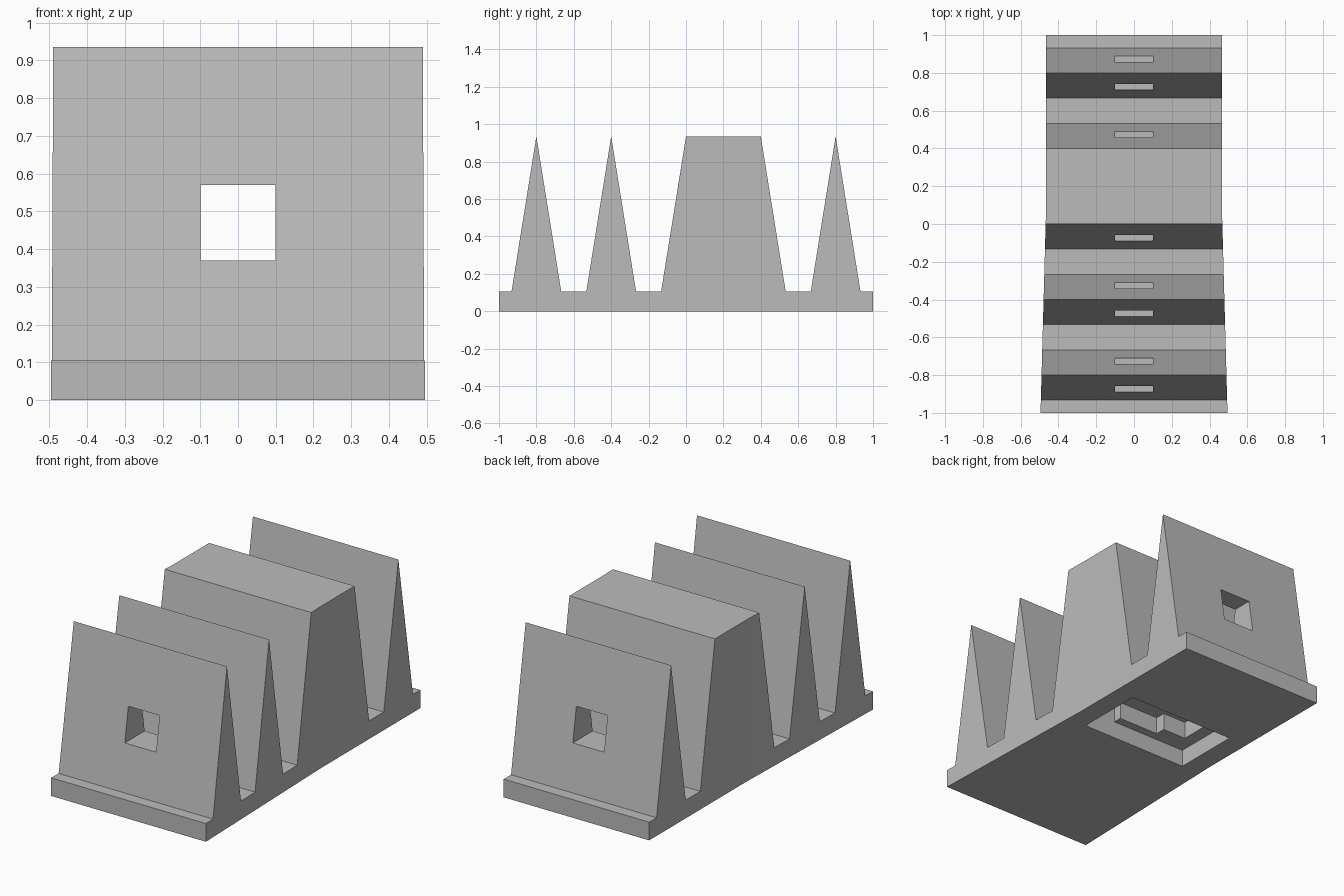
import bpy
import bmesh
from mathutils import Vector

cube = bpy.data.objects.get("Cube")
if cube:
    bpy.data.objects.remove(cube, do_unlink=True)

grey = bpy.data.materials.new("plain_grey")
grey.use_nodes = True
colour = (0.5, 0.5, 0.5, 1)
grey.diffuse_color = colour
grey.node_tree.nodes["Principled BSDF"].inputs["Base Color"].default_value = colour


def prism(name, points, sweep):
    """Extrude a flat outline along a vector into a closed solid."""
    bm = bmesh.new()
    face = bm.faces.new([bm.verts.new(p) for p in points])
    result = bmesh.ops.extrude_face_region(bm, geom=[face])
    moved = [v for v in result["geom"] if isinstance(v, bmesh.types.BMVert)]
    bmesh.ops.translate(bm, verts=moved, vec=Vector(sweep))
    bmesh.ops.recalc_face_normals(bm, faces=bm.faces)
    mesh = bpy.data.meshes.new(name)
    bm.to_mesh(mesh)
    bm.free()
    mesh.materials.append(grey)
    obj = bpy.data.objects.new(name, mesh)
    bpy.context.collection.objects.link(obj)
    return obj


def combine(target, cutter, operation):
    """Apply a boolean and throw the helper away."""
    cutter.hide_render = True
    mod = target.modifiers.new("cut", "BOOLEAN")
    mod.operation = operation
    mod.solver = "EXACT"
    mod.object = cutter
    bpy.context.view_layer.objects.active = target
    bpy.ops.object.modifier_apply(modifier=mod.name)
    bpy.data.objects.remove(cutter, do_unlink=True)


# Ridged side profile: a plate carrying three wedges and one broad block
plate_top, peak, flare = 0.105, 0.935, 0.133
ridges = [(-0.8, -0.8), (-0.4, -0.4), (0, 0.4), (0.8, 0.8)]
outline = [(-1, 0), (-1, plate_top)]
for start, end in ridges:
    outline += [(start - flare, plate_top), (start, peak)]
    if end > start:
        outline.append((end, peak))
    outline.append((end + flare, plate_top))
outline += [(1, plate_top), (1, 0)]
body = prism("ridged_body", [(-1, y, z) for y, z in outline], (2, 0, 0))

# Slightly tapered plan, widest at the front
half_plan = [(0.495, -1.0), (0.465, 0.1), (0.465, 1.0)]
plan = half_plan + [(-x, y) for x, y in reversed(half_plan)]
combine(body, prism("plan", [(x, y, -1) for x, y in plan], (0, 0, 3)), "INTERSECT")

# Square tunnel through every ridge
square = [(-0.1, 0.37), (0.1, 0.37), (0.1, 0.57), (-0.1, 0.57)]
combine(body, prism("tunnel", [(x, -2, z) for x, z in square], (0, 4, 0)), "DIFFERENCE")

# Shallow pocket in the underside, then a stepped deeper recess
pocket = [(-0.345, 0), (0.345, 0), (0.345, 0.4), (-0.345, 0.4)]
combine(body, prism("pocket", [(x, y, -0.1) for x, y in pocket], (0, 0, 0.2)), "DIFFERENCE")
steps = [(0.345, 0), (0.14, 0), (0.14, 0.05), (-0.12, 0.05), (-0.12, 0.11),
         (-0.27, 0.11), (-0.27, 0.4), (0.345, 0.4)]
combine(body, prism("recess", [(x, y, -0.1) for x, y in steps], (0, 0, 0.3)), "DIFFERENCE")

# One flat-shaded material throughout
body.data.materials.clear()
body.data.materials.append(grey)
for poly in body.data.polygons:
    poly.material_index = 0
    poly.use_smooth = False
